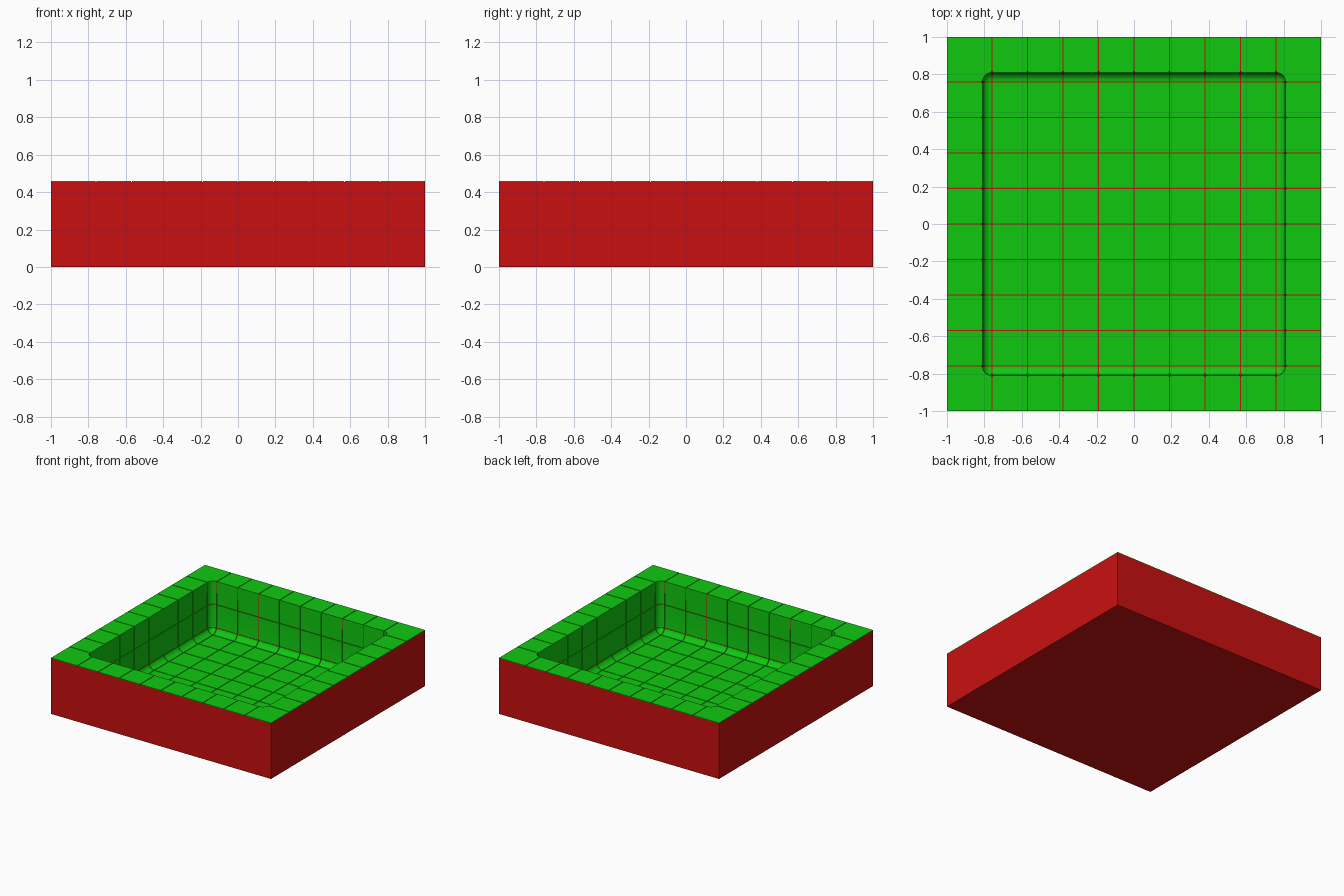
import bpy, bmesh
from math import sin, cos, pi
from mathutils import Vector

if "Cube" in bpy.data.objects:
    bpy.data.objects.remove(bpy.data.objects["Cube"])

TOP, FLOOR, HALF, R = 0.46, 0.04, 0.81, 0.05   # rim, basin floor, basin half width, rounding
PITCH, GAP, THICK = 0.19, 0.005, 0.005         # tile grid and tile thickness
STEPS = 6


def material(name, color):
    m = bpy.data.materials.new(name)
    m.diffuse_color = color
    m.use_nodes = True
    m.node_tree.nodes["Principled BSDF"].inputs["Base Color"].default_value = m.diffuse_color
    return m


def ring(half, r, z):
    """Rounded square loop, counter-clockwise."""
    pts = []
    for c in range(4):
        a0 = c * pi / 2
        sx, sy = ((1, 1), (-1, 1), (-1, -1), (1, -1))[c]
        for k in range(STEPS + 1):
            a = a0 + k / STEPS * pi / 2
            pts.append((sx * (half - r) + r * cos(a), sy * (half - r) + r * sin(a), z))
    return pts


def basin_rings(off):
    """Rim, wall, bottom fillet and floor edge, set back by off into the body."""
    h, r, floor = HALF + off, R + off, FLOOR - off
    rings = [ring(1, 0, TOP - off), ring(h, r, TOP - off)]
    for k in range(STEPS + 1):
        a = k / STEPS * pi / 2
        in_by = r * (1 - cos(a))
        rings.append(ring(h - in_by, r - in_by, floor + r * (1 - sin(a))))
    return rings


def skin(rings, closed):
    bm = bmesh.new()
    loops = [[bm.verts.new(p) for p in pts] for pts in rings]
    n = len(loops[0])
    for a, b in zip(loops, loops[1:]):
        for i in range(n):
            j = (i + 1) % n
            bm.faces.new((a[i], a[j], b[j], b[i]))
    bm.faces.new(loops[-1])
    if closed:
        bm.faces.new(loops[0][::-1])
    bmesh.ops.remove_doubles(bm, verts=bm.verts[:], dist=1e-5)
    return bm


def finish(bm, name, mat):
    me = bpy.data.meshes.new(name)
    bm.to_mesh(me)
    bm.free()
    ob = bpy.data.objects.new(name, me)
    bpy.context.collection.objects.link(ob)
    me.materials.append(mat)
    bpy.ops.object.select_all(action='DESELECT')
    ob.select_set(True)
    bpy.context.view_layer.objects.active = ob
    return ob


# Red body with the basin hollowed out
body = skin([ring(1, 0, 0)] + basin_rings(THICK), True)
finish(body, "basin_body", material("red", (0.584, 0.005, 0.005, 1)))
bpy.ops.object.shade_smooth_by_angle(angle=pi / 6)

# Green lining, sliced into tiles along a grid
bm = skin(basin_rings(0), False)
seams = [(axis, i * PITCH) for axis in (0, 1) for i in range(-4, 5)]
seams += [(2, TOP - PITCH), (2, TOP - 2 * PITCH)]
for axis, pos in seams:
    normal = Vector((0, 0, 0))
    normal[axis] = 1
    for side in (-1, 1):
        bmesh.ops.bisect_plane(bm, geom=bm.verts[:] + bm.edges[:] + bm.faces[:], dist=1e-6,
                               plane_co=normal * (pos + side * GAP / 2), plane_no=normal)
    joint = [f for f in bm.faces if abs(f.calc_center_median()[axis] - pos) < GAP / 2 - 1e-5]
    bmesh.ops.delete(bm, geom=joint, context='FACES')
tiles = finish(bm, "lining_tiles", material("green", (0.005, 0.584, 0.005, 1)))
mod = tiles.modifiers.new("thickness", 'SOLIDIFY')
mod.thickness = THICK
mod.offset = -1
bpy.ops.object.modifier_apply(modifier=mod.name)
bpy.ops.object.shade_smooth_by_angle(angle=pi / 6)
